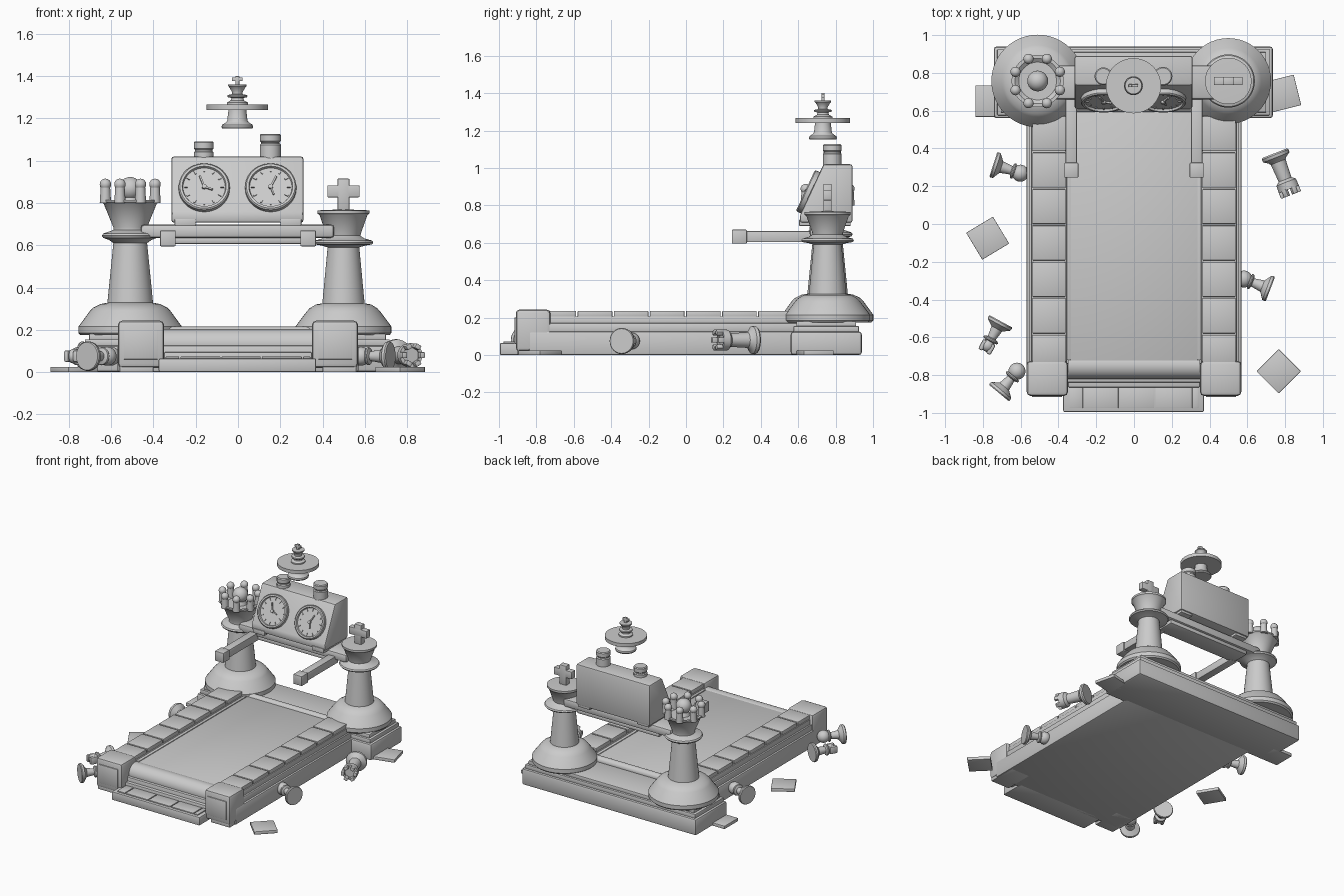
import bpy, bmesh, math
from mathutils import Matrix, Vector

mat = bpy.data.materials.new("stone grey")
mat.diffuse_color = (0.6, 0.6, 0.6, 1)
T = Matrix.Translation


def finish(name, bm, m=None, bevel=0):
    bmesh.ops.recalc_face_normals(bm, faces=bm.faces[:])
    if bevel:
        bmesh.ops.bevel(bm, geom=bm.edges[:], offset=bevel, segments=2, profile=0.5, affect='EDGES')
    me = bpy.data.meshes.new(name)
    bm.to_mesh(me)
    bm.free()
    me.materials.append(mat)
    for p in me.polygons:
        p.use_smooth = True
    me.set_sharp_from_angle(angle=math.radians(32))
    ob = bpy.data.objects.new(name, me)
    bpy.context.collection.objects.link(ob)
    if m is not None:
        ob.matrix_world = m
    return ob


def box(name, x, y, z, bevel=0.0, m=None):
    bm = bmesh.new()
    bmesh.ops.create_cube(bm, size=1)
    for v in bm.verts:
        v.co = [(a + b) / 2 + c * (b - a) for (a, b), c in zip((x, y, z), v.co)]
    return finish(name, bm, m, bevel)


def lathe(name, prof, m=None, n=48):
    bm = bmesh.new()
    vs = [bm.verts.new((r, 0, z)) for r, z in prof]
    es = [bm.edges.new(p) for p in zip(vs, vs[1:])]
    bmesh.ops.spin(bm, geom=vs + es, cent=(0, 0, 0), axis=(0, 0, 1), angle=2 * math.pi, steps=n)
    bmesh.ops.remove_doubles(bm, verts=bm.verts[:], dist=1e-5)
    return finish(name, bm, m)


def ball(name, r, m):
    bm = bmesh.new()
    bmesh.ops.create_uvsphere(bm, u_segments=24, v_segments=14, radius=r)
    return finish(name, bm, m)


def cross(name, h, w, t, d, bar, m):
    box(name + "_post", (-t, t), (-d, d), (0, h), 0.15 * t, m)
    box(name + "_bar", (-w, w), (-d, d), bar, 0.15 * t, m)


# deck, belt and rollers
box("deck_lower", (-.57, .57), (-.84, .6), (0, .125), .01)
box("deck_middle", (-.557, .557), (-.74, .6), (.12, .17), .008)
for s, side in ((-1, "left"), (1, "right")):
    X = lambda a, b: tuple(sorted((s * a, s * b)))
    box(side + "_rail", X(.355, .545), (-.75, .6), (.16, .207), .006)
    for i in range(7):                                   # square plates on the rail
        y0 = max(.382 - i * .193, -.74)
        box(side + "_rail_tile", X(.362, .538), (y0 + .004, .571 - i * .193), (.2, .236), .005)
    box(side + "_front_cap", X(.35, .568), (-.91, -.725), (.02, .243), .02)
    box(side + "_cap_plate", X(.38, .54), (-.917, -.9), (.06, .2), .003)
    box(side + "_front_foot", X(.4, .56), (-.9, -.67), (0, .035), .004)
    box(side + "_belt_edge", X(.335, .36), (-.72, .6), (.15, .203), .004)
box("belt", (-.34, .34), (-.75, .6), (.16, .197), .004)
roll = T((-.35, -.75, .132)) @ Matrix.Rotation(math.pi / 2, 4, 'Y')
lathe("front_roller", [(0, 0), (.071, 0), (.071, .7), (0, .7)], roll)
box("front_sill", (-.35, .35), (-.865, -.8), (.02, .095), .008)

# front step with plates
box("front_step", (-.375, .37), (-.995, -.8), (0, .065), .008)
cuts = [-.345, -.275, -.08, .11, .305, .345]
for a, b in zip(cuts, cuts[1:]):
    box("step_tile", (a + .003, b - .003), (-.975, -.865), (.06, .073), .003)

# rear plinth
box("plinth_lower", (-.742, .735), (.56, .94), (0, .125), .015)
box("plinth_middle", (-.725, .718), (.575, .925), (.12, .155), .006)
box("plinth_upper", (-.705, .7), (.59, .91), (.15, .182), .006)
lathe("rear_roller", [(0, 0), (.03, 0), (.03, .7), (0, .7)],
      T((-.35, .62, .185)) @ Matrix.Rotation(math.pi / 2, 4, 'Y'))

# left crowned tower
L = T((-.51, .757, 0))
lathe("left_tower", [(0, .175), (.235, .175), (.245, .185), (.245, .215), (.23, .235), (.19, .29), (.175, .305),
                     (.14, .322), (.108, .328), (.08, .61), (.1, .625), (.128, .635), (.134, .645), (.128, .655),
                     (.08, .672), (.08, .685), (.125, .795), (.138, .805), (.138, .815), (.12, .815), (.1, .80),
                     (0, .80)], L)
for i in range(8):
    a = math.radians(22.5 + 45 * i)
    p = L @ T((.127 * math.cos(a), .127 * math.sin(a), 0))
    lathe("crown_post", [(0, .8), (.027, .8), (.022, .88), (0, .88)], p, 16)
    ball("crown_bead", .027, p @ T((0, 0, .888)))
ball("crown_ball", .055, L @ T((0, 0, .868)))
lathe("crown_neck", [(0, .79), (.05, .79), (.035, .83), (0, .83)], L, 24)

# right cross-topped tower
R = T((.499, .757, 0))
lathe("right_tower", [(0, .175), (.218, .175), (.227, .185), (.227, .215), (.213, .235), (.175, .285), (.16, .302),
                      (.13, .32), (.1, .325), (.075, .59), (.1, .598), (.135, .604), (.141, .613), (.135, .622),
                      (.1, .632), (.08, .645), (.084, .66), (.113, .742), (.123, .75), (.123, .765), (0, .77)], R)
cross("tower_cross", .15, .076, .028, .022, (.062, .118), R @ T((0, 0, .765)))

# crossbeam and handles
box("crossbeam", (-.46, .455), (.66, .84), (.635, .697), .015)
box("crossbeam_underside", (-.35, .35), (.675, .825), (.606, .64), .01)
for s in (-1, 1):
    c = s * .332
    box("handle", (c - .03, c + .03), (.27, .7), (.604, .663), .005)
    box("handle_end", (c - .037, c + .037), (.245, .325), (.595, .67), .005)

# sloped console
bm = bmesh.new()
prof = [(.61, .707), (.61, .75), (.735, 1.02), (.89, 1.02), (.89, .707)]
f = bm.faces.new([bm.verts.new((-.315, y, z)) for y, z in prof])
ext = bmesh.ops.extrude_face_region(bm, geom=[f])['geom']
bmesh.ops.translate(bm, verts=[g for g in ext if isinstance(g, bmesh.types.BMVert)], vec=(.625, 0, 0))
finish("console", bm, None, .012)
for s in (-1, 1):
    box("console_foot", (s * .25 - .05, s * .25 + .05), (.605, .88), (.69, .725), .004)

# two dials with ticks and hands
for cx, hands in ((-.16, (-20, 110)), (.155, (25, 160))):
    u = Vector((0, .42, .9075))
    nrm = Vector((0, -.9075, .42))
    M = Matrix(((1, 0, 0, cx), (0, u.y, nrm.y, .664), (0, u.z, nrm.z, .868), (0, 0, 0, 1)))
    lathe("dial", [(0, -.01), (.121, -.01), (.121, .022), (.115, .028), (.104, .028), (.1, .016), (0, .016)], M)
    for i in range(12):
        box("dial_tick", (-.003, .003), (.078, .094), (.01, .022), 0, M @ Matrix.Rotation(i * math.pi / 6, 4, 'Z'))
    for a, l in zip(hands, (.06, .042)):
        box("dial_hand", (-.004, .004), (-.008, l), (.012, .026), 0, M @ Matrix.Rotation(math.radians(-a), 4, 'Z'))
    lathe("dial_hub", [(0, .01), (.011, .01), (.011, .03), (0, .032)], M, 20)

# push buttons on the console
for x, top, r in ((-.162, 1.092, .047), (.153, 1.127, .05)):
    lathe("button", [(0, 1.01), (r, 1.01), (r, top - .052), (r - .006, top - .046), (r - .006, top - .04),
                     (r, top - .034), (r, top - .006), (r - .006, top), (0, top)], T((x, .782, 0)), 32)

# floating top piece
F = T((-.003, .732, 0))
lathe("floating_piece", [(0, 1.152), (.072, 1.152), (.075, 1.16), (.072, 1.17), (.053, 1.182), (.048, 1.19),
                         (.042, 1.24), (.146, 1.24), (.146, 1.266), (.05, 1.266), (.05, 1.275), (.032, 1.285),
                         (.028, 1.297), (.045, 1.3), (.048, 1.306), (.045, 1.311), (.025, 1.315), (.025, 1.325),
                         (.04, 1.35), (.044, 1.353), (.044, 1.36), (0, 1.362)], F)
cross("floating_cross", .04, .025, .009, .008, (.016, .033), F @ T((0, 0, 1.36)))


# fallen pieces lying around the deck
def lying(a, b, z=.075):
    d = Vector((b[0] - a[0], b[1] - a[1], 0))
    return T((a[0], a[1], z)) @ d.to_track_quat('Z', 'Y').to_matrix().to_4x4()


body = [(0, 0), (.066, 0), (.07, .006), (.068, .02), (.048, .034), (.032, .045), (.023, .1), (.04, .106),
        (.043, .112), (.04, .118), (.02, .122), (.02, .135), (0, .135)]
for a, b in (((-.745, .315), (-.59, .265)), ((.722, -.345), (.565, -.285)), ((-.715, -.895), (-.62, -.78))):
    m = lying(a, b)
    lathe("fallen_round_piece", body, m, 32)
    ball("fallen_round_head", .045, m @ T((0, 0, .15)))

# fallen piece with a split head
m = lying((-.705, -.515), (-.80, -.69))
lathe("fallen_split_piece", body, m, 32)
for s in (-1, 1):
    box("split_head", (s * .024 - .013, s * .024 + .013), (-.028, .028), (.125, .185), .009, m)
ball("split_head_base", .035, m @ T((0, 0, .145)))

# fallen turret piece
m = lying((.745, .375), (.835, .145), .08)
lathe("fallen_turret", [(0, 0), (.07, 0), (.076, .008), (.074, .024), (.05, .04), (.042, .05), (.036, .15),
                        (.055, .165), (.057, .205), (.04, .205), (.04, .195), (0, .195)], m, 32)
for i in range(6):
    box("turret_tooth", (.034, .057), (-.014, .014), (.2, .238), .003,
        m @ Matrix.Rotation(i * math.pi / 3, 4, 'Z'))

# loose square tiles on the floor
for x, y, a in ((-.775, -.075, 31), (.766, -.78, 45), (-.757, .65, 0), (.785, .69, 14)):
    box("loose_tile", (-.083, .083), (-.083, .083), (0, .024), .003,
        T((x, y, 0)) @ Matrix.Rotation(math.radians(a), 4, 'Z'))
